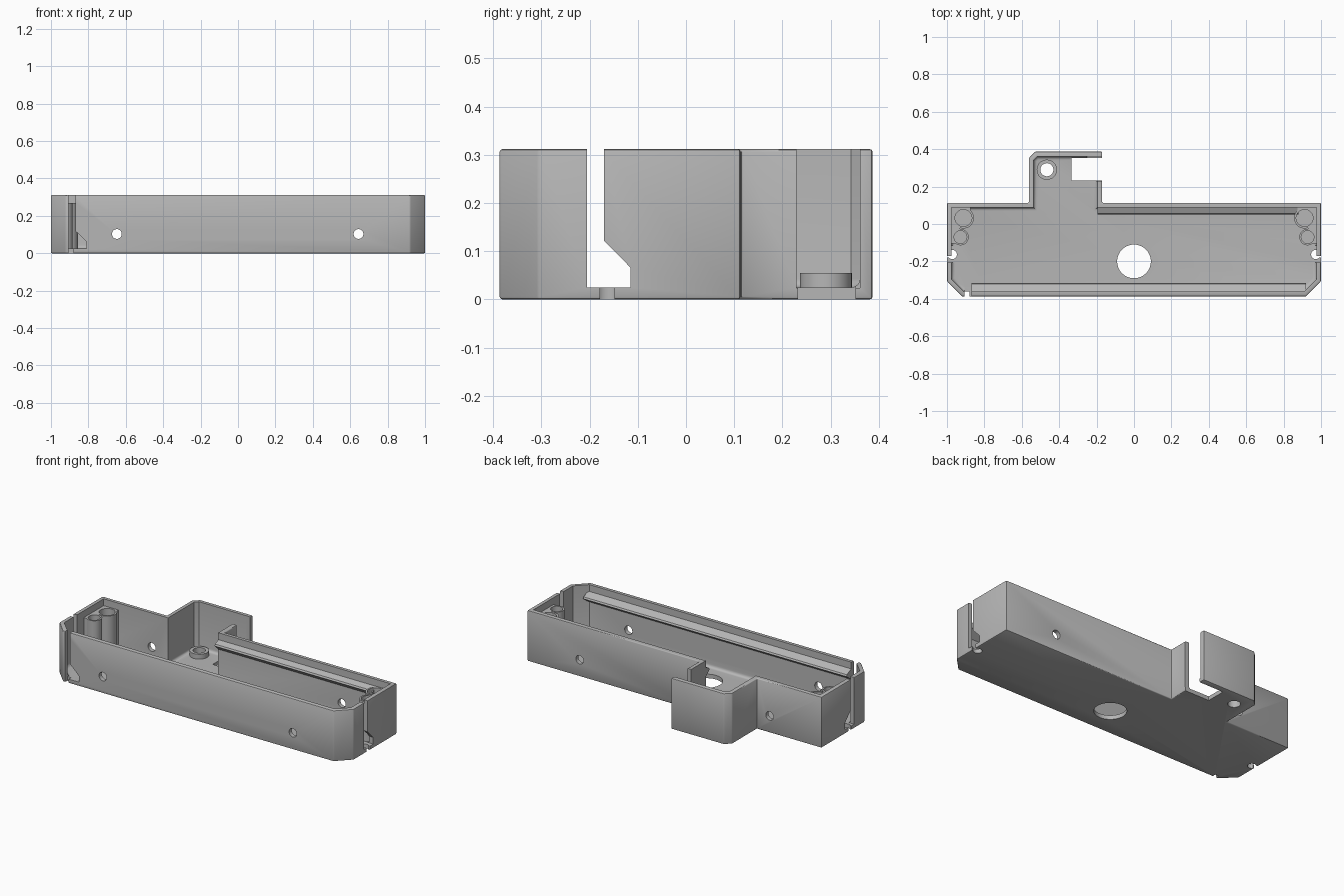
import bpy, bmesh, math
from mathutils import Vector

if "Cube" in bpy.data.objects:
    bpy.data.objects.remove(bpy.data.objects["Cube"])

grey = bpy.data.materials.new("light grey plastic")
grey.diffuse_color = (0.47, 0.47, 0.47, 1)
grey.use_nodes = True
grey.node_tree.nodes["Principled BSDF"].inputs["Base Color"].default_value = grey.diffuse_color

FLOOR, TOP = 0.025, 0.312


def finish(name, bm):
    bmesh.ops.recalc_face_normals(bm, faces=bm.faces[:])
    mesh = bpy.data.meshes.new(name)
    bm.to_mesh(mesh)
    bm.free()
    ob = bpy.data.objects.new(name, mesh)
    bpy.context.collection.objects.link(ob)
    mesh.materials.append(grey)
    return ob


def prism(name, pts, a, b, axis="z", bevel=0.0, bottom_only=False, segs=2):
    """Extrude a 2D outline from a to b along an axis."""
    place = {"x": lambda u, v, w: (w, u, v),
             "y": lambda u, v, w: (u, w, v),
             "z": lambda u, v, w: (u, v, w)}[axis]
    bm = bmesh.new()
    face = bm.faces.new([bm.verts.new(place(u, v, a)) for u, v in pts])
    new = bmesh.ops.extrude_face_region(bm, geom=[face])["geom"]
    shift = Vector(place(0, 0, b - a))
    for v in new:
        if isinstance(v, bmesh.types.BMVert):
            v.co += shift
    bmesh.ops.recalc_face_normals(bm, faces=bm.faces[:])
    if bevel:
        edges = [e for e in bm.edges if not bottom_only
                 or all(abs(v.co.z - a) < 1e-5 for v in e.verts)]
        bmesh.ops.bevel(bm, geom=edges, offset=bevel, segments=segs,
                        profile=0.5, affect="EDGES")
    return finish(name, bm)


def box(name, x0, x1, y0, y1, z0, z1):
    return prism(name, [(x0, y0), (x1, y0), (x1, y1), (x0, y1)], z0, z1)


def cylinder(name, u, v, r, a, b, axis="z", n=40):
    pts = [(u + r * math.cos(i * math.tau / n), v + r * math.sin(i * math.tau / n))
           for i in range(n)]
    return prism(name, pts, a, b, axis)


def combine(target, others, op="DIFFERENCE"):
    for other in others:
        mod = target.modifiers.new("combine", "BOOLEAN")
        mod.operation, mod.solver, mod.object = op, "EXACT", other
        bpy.context.view_layer.objects.active = target
        bpy.ops.object.modifier_apply(modifier=mod.name)
        bpy.data.objects.remove(other)


# Tray body with chamfered front corners and a rear extension
outline = [(-1, -0.305), (-0.92, -0.387), (0.92, -0.387), (1, -0.305),
           (1, 0.113), (-0.17, 0.113), (-0.17, 0.387), (-0.528, 0.387),
           (-0.562, 0.353), (-0.562, 0.113), (-1, 0.113)]
cavity = [(-0.975, -0.295), (-0.91, -0.361), (0.91, -0.361), (0.975, -0.295),
          (0.975, 0.088), (-0.196, 0.088), (-0.196, 0.361), (-0.518, 0.361),
          (-0.537, 0.342), (-0.537, 0.088), (-0.975, 0.088)]
tray = prism("tray", outline, 0, TOP, bevel=0.006)
combine(tray, [prism("cavity", cavity, FLOOR, 0.5, bevel=0.018,
                     bottom_only=True, segs=4)])

# Large cable hole in the floor
cuts = [cylinder("floor_hole", 0, -0.2, 0.09, -0.1, 0.1, n=64)]

# Screw holes through the front and back walls
for x in (-0.648, 0.644):
    cuts.append(cylinder("wall_hole", x, 0.103, 0.026, -0.5, 0.2, "y"))

# Stepped slots and rounded floor notches in both end walls
slot = [(-0.205, FLOOR), (-0.205, 0.5), (-0.17, 0.5), (-0.17, 0.122),
        (-0.115, 0.066), (-0.115, FLOOR)]
for s in (-1, 1):
    a, b = sorted((s * 0.945, s * 1.1))
    cuts.append(prism("end_slot", slot, a, b, "x"))
    cuts.append(cylinder("end_notch", s * 0.972, -0.163, 0.025, -0.1, 0.1))
    a, b = sorted((s * 0.985, s * 1.1))
    cuts.append(box("end_notch_mouth", a, b, -0.178, -0.148, -0.1, 0.1))

# Stepped slot in the front wall
front_slot = [(-0.905, FLOOR), (-0.905, 0.5), (-0.87, 0.5), (-0.87, 0.12),
              (-0.81, 0.062), (-0.81, FLOOR)]
cuts.append(prism("front_slot", front_slot, -0.5, -0.335, "y"))
cuts.append(box("front_notch", -0.905, -0.88, -0.5, -0.362, -0.1, 0.1))

# Side opening and floor cutout in the extension
cuts.append(box("side_opening", -0.25, -0.1, 0.229, 0.3605, FLOOR - 0.001, 0.5))
cuts.append(box("floor_cutout", -0.335, -0.1, 0.232, 0.352, -0.1, 0.1))
cuts.append(cylinder("boss_hole", -0.466, 0.29, 0.035, -0.1, 0.1))
combine(tray, cuts)

# Ring boss around the extension screw hole
boss = cylinder("screw_boss", -0.466, 0.29, 0.054, 0.015, 0.055)
combine(boss, [cylinder("boss_bore", -0.466, 0.29, 0.035, -0.1, 0.2)])
parts = [tray, boss]

# Twin magnet posts in the rear corners, joined to the walls
for s, side in ((-1, "left"), (1, "right")):
    post = cylinder(side + "_post", s * 0.912, 0.032, 0.056, 0.012, 0.27)
    a, b = sorted((s * 0.93, s * 0.985))
    c, d = sorted((s * 0.875, s * 0.98))
    combine(post, [cylinder("small_post", s * 0.928, -0.07, 0.044, 0.013, 0.27),
                   box("end_web", a, b, -0.105, 0.095, 0.014, 0.27),
                   box("back_web", c, d, 0.05, 0.097, 0.0145, 0.27)], "UNION")
    combine(post, [cylinder("large_bore", s * 0.912, 0.032, 0.045, 0.2, 0.4),
                   cylinder("small_bore", s * 0.928, -0.07, 0.034, 0.2, 0.4)])
    parts.append(post)

# Wedge rails that hold the lid or board
front_rail = [(-0.37, 0.275), (-0.32, 0.25), (-0.315, 0.24), (-0.37, 0.2)]
back_rail = [(0.1, 0.275), (0.055, 0.255), (0.05, 0.245), (0.1, 0.2)]
parts.append(prism("front_rail", front_rail, -0.87, 0.92, "x"))
parts.append(prism("back_rail", back_rail, -0.195, 0.88, "x"))

# Smooth the curves while keeping edges sharp
for ob in parts:
    bpy.ops.object.select_all(action="DESELECT")
    ob.select_set(True)
    bpy.context.view_layer.objects.active = ob
    bpy.ops.object.shade_smooth_by_angle(angle=math.radians(35))
